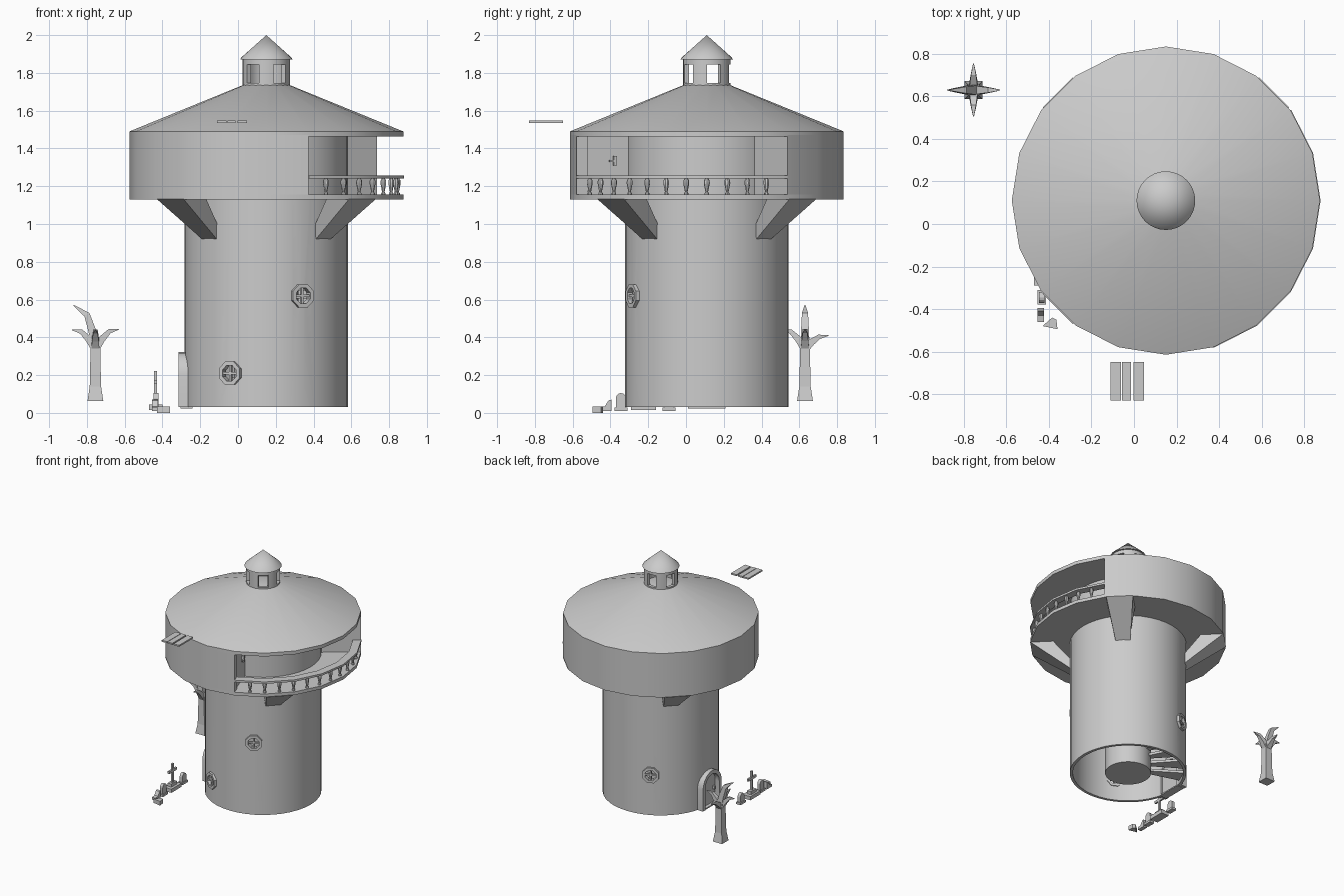
import bpy, bmesh, math
from math import sin, cos, pi, radians
from mathutils import Matrix, Vector

if "Cube" in bpy.data.objects:
    bpy.data.objects.remove(bpy.data.objects["Cube"])

CX, CY = 0.15, 0.11
AXIS = Matrix.Translation((CX, CY, 0))


def finish(name, bm, smooth=True):
    bmesh.ops.remove_doubles(bm, verts=bm.verts, dist=1e-5)
    bmesh.ops.recalc_face_normals(bm, faces=bm.faces)
    me = bpy.data.meshes.new(name)
    bm.to_mesh(me)
    bm.free()
    ob = bpy.data.objects.new(name, me)
    bpy.context.collection.objects.link(ob)
    if smooth:
        bpy.ops.object.select_all(action='DESELECT')
        ob.select_set(True)
        bpy.context.view_layer.objects.active = ob
        bpy.ops.object.shade_smooth_by_angle(angle=radians(30))
    return ob


def sweep(bm, profile, n, a0=0, a1=360, mat=AXIS):
    """Turn a closed (r, z) outline about local z; capped if not a full turn."""
    full = abs(a1 - a0) >= 360
    rings = []
    for i in range(n if full else n + 1):
        a = radians(a0 + (a1 - a0) * i / n)
        rings.append([bm.verts.new(mat @ Vector((r * cos(a), r * sin(a), z))) for r, z in profile])
    m = len(profile)
    for i in range(n):
        p, q = rings[i], rings[(i + 1) % len(rings)]
        for j in range(m):
            k = (j + 1) % m
            if profile[j][0] == 0 and profile[k][0] == 0:
                continue
            if profile[j][0] == 0:
                bm.faces.new((p[j], q[k], p[k]))
            elif profile[k][0] == 0:
                bm.faces.new((p[j], q[j], p[k]))
            else:
                bm.faces.new((p[j], q[j], q[k], p[k]))
    if not full:
        bm.faces.new(rings[0])
        bm.faces.new(rings[-1][::-1])


def lathe(name, profile, n, a0=0, a1=360, mat=AXIS):
    bm = bmesh.new()
    sweep(bm, profile, n, a0, a1, mat)
    return finish(name, bm)


def box(bm, lo, hi, mat=Matrix()):
    s = [b - a for a, b in zip(lo, hi)]
    c = [(a + b) / 2 for a, b in zip(lo, hi)]
    bmesh.ops.create_cube(bm, size=1, matrix=mat @ Matrix.Translation(c) @ Matrix.Diagonal((*s, 1)))


def prism(bm, pts, x0, x1, mat=Matrix()):
    """Extrude a (y, z) outline along x."""
    a, b = ([bm.verts.new(mat @ Vector((x, y, z))) for y, z in pts] for x in (x0, x1))
    bm.faces.new(a)
    bm.faces.new(b[::-1])
    for i in range(len(pts)):
        j = (i + 1) % len(pts)
        bm.faces.new((a[i], a[j], b[j], b[i]))


def rect(r0, r1, z0, z1):
    return [(r0, z0), (r1, z0), (r1, z1), (r0, z1)]


def turn(deg):
    return AXIS @ Matrix.Rotation(radians(deg), 4, 'Z')


def arch(w, z0, top, n=10):
    return [(-w, z0)] + [(-w * cos(pi * i / n), top - w + w * sin(pi * i / n)) for i in range(n + 1)] + [(w, z0)]


# tower shaft with window and door openings
tower = lathe("tower_shaft", rect(0.41, 0.432, 0.03, 1.47), 40)
WINDOWS = [(-64, 0.62), (-116, 0.21), (115, 0.36)]


def window_matrix(deg, z):
    return turn(deg) @ Matrix.Translation((0.432, 0, z)) @ Matrix.Rotation(pi / 2, 4, 'Y') @ Matrix.Rotation(pi / 8, 4, 'Z')


bm = bmesh.new()
for deg, z in WINDOWS:
    sweep(bm, [(0, -0.08), (0.055, -0.08), (0.055, 0.08), (0, 0.08)], 8, mat=window_matrix(deg, z))
prism(bm, arch(0.095, 0.0, 0.30), 0.36, 0.5, turn(180))
cutter = finish("opening_cutter", bm, False)
cutter.hide_render = True
cutter.hide_viewport = True
mod = tower.modifiers.new("openings", 'BOOLEAN')
mod.object = cutter
mod.operation = 'DIFFERENCE'

# octagonal windows with crossed bars
for deg, z in WINDOWS:
    bm = bmesh.new()
    m = window_matrix(deg, z)
    sweep(bm, rect(0.044, 0.066, -0.03, 0.016), 8, mat=m)
    m2 = m @ Matrix.Rotation(-pi / 8, 4, 'Z')
    box(bm, (-0.05, -0.006, -0.012), (0.05, 0.006, 0.006), m2)
    box(bm, (-0.006, -0.05, -0.012), (0.006, 0.05, 0.006), m2)
    finish("round_window", bm, False)

# arched door frame, panel and knob
bm = bmesh.new()
outer, inner = arch(0.12, 0.03, 0.322), arch(0.09, 0.03, 0.292)
prism(bm, outer + inner[::-1], 0.395, 0.465, turn(180))
finish("door_frame", bm)
bm = bmesh.new()
prism(bm, arch(0.092, 0.03, 0.294), 0.41, 0.428, turn(180))
box(bm, (0.425, 0.055, 0.14), (0.445, 0.07, 0.165), turn(180))
finish("door_panel", bm)
bm = bmesh.new()
box(bm, (0.39, -0.1, 0.024), (0.455, 0.1, 0.034), turn(180))
finish("door_sill", bm, False)

# central column and spiral stairs
lathe("stair_column", [(0, 0.03), (0.17, 0.03), (0.17, 1.14), (0, 1.14)], 32)
bm = bmesh.new()
for i in range(26):
    a = 155 - 15 * i
    sweep(bm, rect(0.165, 0.415, 0.06 + i * 0.042, 0.08 + i * 0.042), 2, a - 8, a + 8)
finish("spiral_stairs", bm, False)

# overhanging upper storey: floor, wall around the balcony gap, roof
lathe("upper_floor", rect(0.42, 0.725, 1.13, 1.156), 20)
lathe("upper_wall", rect(0.662, 0.725, 1.15, 1.47), 14, 36, 288)
lathe("main_roof", [(0, 1.462), (0.725, 1.462), (0.725, 1.49), (0.12, 1.737), (0, 1.737)], 20)

# partitions closing the balcony ends, one with a door and handle
bm = bmesh.new()
box(bm, (0.42, 0, 1.15), (0.7, 0.02, 1.47), turn(36))
box(bm, (0.42, -0.03, 1.15), (0.68, -0.01, 1.47), turn(-72))
finish("balcony_partitions", bm, False)
bm = bmesh.new()
box(bm, (0.505, -0.012, 1.31), (0.52, 0.012, 1.36), turn(-72))
box(bm, (0.505, 0.005, 1.328), (0.545, 0.014, 1.338), turn(-72))
finish("balcony_door_handle", bm, False)

# balcony railing
lathe("hand_rail", rect(0.665, 0.728, 1.24, 1.256), 6, -72, 36)
bm = bmesh.new()
PROF = [(0, 1.15), (0.012, 1.15), (0.012, 1.163), (0.007, 1.17), (0.016, 1.215), (0.015, 1.23), (0.008, 1.242), (0, 1.242)]
for i in range(11):
    sweep(bm, PROF, 8, mat=turn(-63 + 9 * i) @ Matrix.Translation((0.695, 0, 0)))
finish("balusters", bm)

# four tapering struts beneath the overhang
for i in range(4):
    bm = bmesh.new()
    pts = [(0.406, 0.905, 0.052), (0.72, 1.132, 0.1), (0.55, 1.132, 0.1), (0.406, 0.98, 0.052)]
    m = turn(45 + 90 * i)
    L, R = ([bm.verts.new(m @ Vector((r, s * w, z))) for r, z, w in pts] for s in (-1, 1))
    bm.faces.new(L)
    bm.faces.new(R[::-1])
    for j in range(4):
        k = (j + 1) % 4
        bm.faces.new((L[j], L[k], R[k], R[j]))
    finish("support_strut", bm, False)

# roof lantern: five posts, rings and cap
bm = bmesh.new()
sweep(bm, rect(0.1, 0.125, 1.73, 1.746), 40)
sweep(bm, rect(0.1, 0.125, 1.845, 1.88), 40)
for i in range(5):
    sweep(bm, rect(0.1, 0.125, 1.746, 1.845), 4, -108 + 72 * i, -72 + 72 * i)
finish("lantern_posts", bm)
lathe("lantern_cap", [(0, 1.872), (0.138, 1.872), (0.132, 1.882), (0, 2.0)], 32)

# bare tree: square trunk and curved tapering branches
TX, TY = -0.755, 0.63
bm = bmesh.new()


def limb(path):
    """Square-section limb through (x, y, z, half_width) stations."""
    rings = []
    for i, (x, y, z, w) in enumerate(path):
        p, q = path[max(i - 1, 0)], path[min(i + 1, len(path) - 1)]
        d = Vector((q[0] - p[0], q[1] - p[1], q[2] - p[2])).normalized()
        side = d.cross(Vector((0, 1, 0) if abs(d.y) < 0.3 else (1, 0, 0))).normalized()
        up = d.cross(side)
        rings.append([bm.verts.new(Vector((TX + x, TY + y, z)) + side * a * w + up * b * w)
                      for a, b in ((-1, -1), (1, -1), (1, 1), (-1, 1))])
    for p, q in zip(rings, rings[1:]):
        for j in range(4):
            bm.faces.new((p[j], p[(j + 1) % 4], q[(j + 1) % 4], q[j]))
    bm.faces.new(rings[0])
    bm.faces.new(rings[-1][::-1])


limb([(0, 0, 0.062, 0.042), (0, 0, 0.14, 0.03), (0, 0, 0.28, 0.027), (0, 0, 0.37, 0.026)])
limb([(0, 0, 0.34, 0.025), (-0.015, 0, 0.43, 0.021), (-0.045, 0, 0.52, 0.016), (-0.115, 0, 0.57, 0.002)])
for dx, dy, z in ((1, 0, 0.443), (-1, 0, 0.44), (0, -1, 0.44), (0, 1, 0.41)):
    limb([(dx * u, dy * u, 0.34 + (z - 0.34) * v, w) for u, v, w in
          ((0, 0, 0.022), (0.035, 0.5, 0.018), (0.075, 0.9, 0.012), (0.125, 1, 0.002))])
finish("bare_tree", bm, False)

# graveyard row beside the tower
bm = bmesh.new()
box(bm, (-0.47, -0.29, 0.015), (-0.40, -0.16, 0.045))
box(bm, (-0.455, -0.26, 0.045), (-0.42, -0.19, 0.07))
box(bm, (-0.444, -0.234, 0.07), (-0.429, -0.216, 0.222))
box(bm, (-0.444, -0.275, 0.155), (-0.429, -0.175, 0.175))
finish("grave_cross", bm, False)
bm = bmesh.new()
for y, w, top in ((-0.345, 0.026, 0.105), (-0.09, 0.026, 0.095)):
    m = Matrix.Translation((0, y, 0))
    prism(bm, arch(w, 0.012, top, 6), -0.447, -0.422, m)
    box(bm, (-0.455, -0.034, 0.01), (-0.415, 0.034, 0.028), m)
prism(bm, [(-0.46, 0.01), (-0.395, 0.01), (-0.395, 0.07), (-0.41, 0.066), (-0.43, 0.035), (-0.46, 0.03)], -0.455, -0.423)
finish("headstones", bm, False)
bm = bmesh.new()
prism(bm, [(-0.43, -0.48), (-0.36, -0.495), (-0.365, -0.45), (-0.385, -0.44)], 0.0, 0.034,
      Matrix(((0, 1, 0, 0), (0, 0, 1, 0), (1, 0, 0, 0), (0, 0, 0, 1))))
finish("broken_stone", bm, False)

# hanging sign boards
bm = bmesh.new()
for x0, x1 in ((-0.11, -0.06), (-0.056, -0.014), (-0.002, 0.048)):
    box(bm, (x0, -0.83, 1.536), (x1, -0.65, 1.548))
finish("loose_planks", bm, False)
